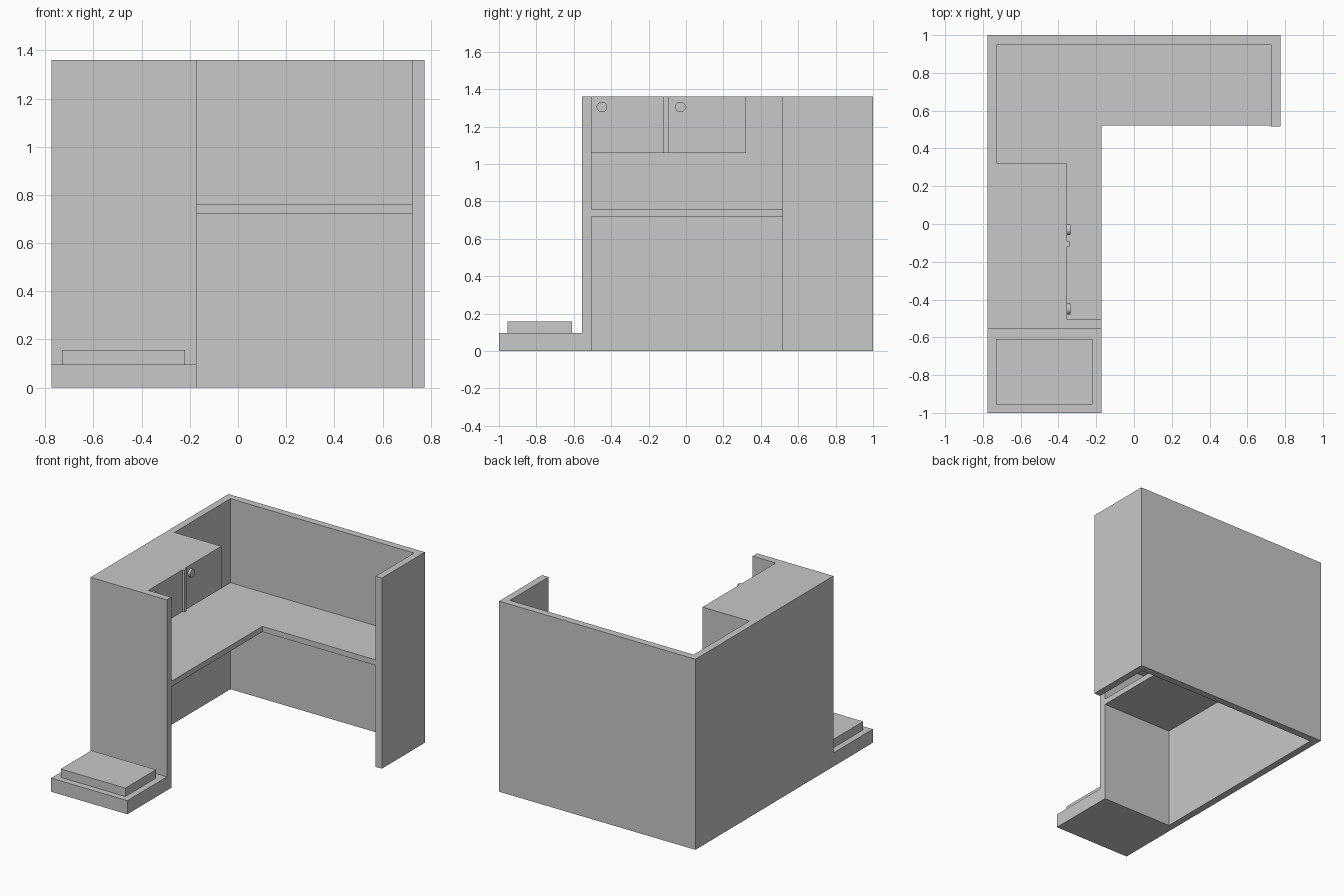
import bpy
import bmesh
import math
from mathutils import Matrix

default = bpy.data.objects.get("Cube")
if default:
    bpy.data.objects.remove(default, do_unlink=True)

# One plain grey for everything
GREY = (0.58, 0.58, 0.58, 1)
grey = bpy.data.materials.new("light grey")
grey.use_nodes = True
grey.diffuse_color = GREY
grey.node_tree.nodes["Principled BSDF"].inputs["Base Color"].default_value = GREY


def make_object(name, bm):
    mesh = bpy.data.meshes.new(name)
    bmesh.ops.recalc_face_normals(bm, faces=bm.faces)
    bm.to_mesh(mesh)
    bm.free()
    mesh.materials.append(grey)
    obj = bpy.data.objects.new(name, mesh)
    bpy.context.collection.objects.link(obj)
    return obj


def extrude_plan(name, outline, bottom, top):
    """Raise a floor-plan outline from bottom to top."""
    bm = bmesh.new()
    face = bm.faces.new([bm.verts.new((x, y, bottom)) for x, y in outline])
    raised = bmesh.ops.extrude_face_region(bm, geom=[face], use_keep_orig=True)
    verts = [v for v in raised["geom"] if isinstance(v, bmesh.types.BMVert)]
    bmesh.ops.translate(bm, verts=verts, vec=(0, 0, top - bottom))
    return make_object(name, bm)


def box(name, x, y, z):
    outline = [(x[0], y[0]), (x[1], y[0]), (x[1], y[1]), (x[0], y[1])]
    return extrude_plan(name, outline, *z)


SIDE, BACK, FRONT = 0.775, 1.0, -0.555     # outer faces of the walls
WALL = 0.05                                # wall thickness
INNER = SIDE - WALL
EDGE_X, EDGE_Y = -0.173, 0.522             # open edges of the worktop
HEIGHT = 1.36
DOOR_X = -0.355

# Wraparound partition wall
extrude_plan("partition_wall", [
    (-SIDE, FRONT), (EDGE_X, FRONT), (EDGE_X, FRONT + WALL),
    (-INNER, FRONT + WALL), (-INNER, BACK - WALL), (INNER, BACK - WALL),
    (INNER, 0.515), (SIDE, 0.515), (SIDE, BACK), (-SIDE, BACK),
], 0, HEIGHT)

# L-shaped worktop
extrude_plan("worktop", [
    (-INNER, FRONT + WALL), (EDGE_X, FRONT + WALL), (EDGE_X, EDGE_Y),
    (INNER, EDGE_Y), (INNER, BACK - WALL), (-INNER, BACK - WALL),
], 0.72, 0.76)

# Overhead cupboard with centre strip and two round knobs
box("cupboard", (-INNER, DOOR_X), (FRONT + WALL, 0.32), (1.06, HEIGHT))
box("cupboard_strip", (DOOR_X, DOOR_X + 0.015), (-0.12, -0.093), (1.06, HEIGHT))

for name, y in (("front_knob", -0.45), ("rear_knob", -0.03)):
    bm = bmesh.new()
    bmesh.ops.create_cone(
        bm, cap_ends=True, segments=32, radius1=0.028, radius2=0.028, depth=0.018,
        matrix=Matrix.Translation((DOOR_X + 0.009, y, 1.305))
        @ Matrix.Rotation(math.pi / 2, 4, "Y"))
    knob = make_object(name, bm)
    bpy.ops.object.select_all(action="DESELECT")
    knob.select_set(True)
    bpy.context.view_layer.objects.active = knob
    bpy.ops.object.shade_smooth_by_angle()

# Stepped plinth outside the front wall
box("plinth", (-SIDE, EDGE_X), (-1.0, FRONT), (0, 0.097))
box("plinth_pad", (-0.73, -0.22), (-0.955, -0.61), (0.097, 0.157))
